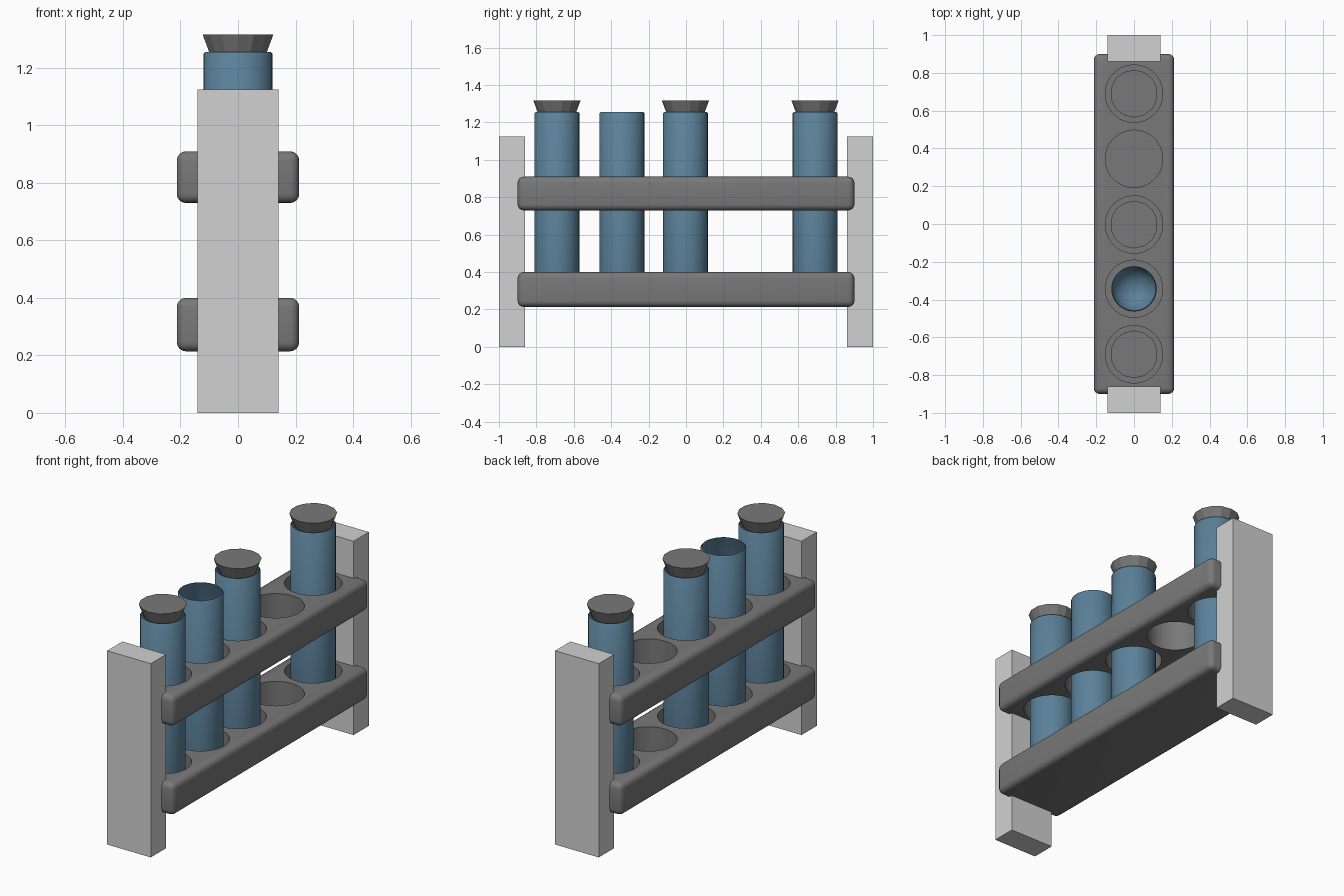
import bpy, bmesh, math
from mathutils import Matrix

if "Cube" in bpy.data.objects:
    bpy.data.objects.remove(bpy.data.objects["Cube"])

SLOTS = [-0.69, -0.343, -0.003, 0.345, 0.69]
TUBES = [0, 1, 2, 4]
STOPPERED = [0, 2, 4]


def material(name, rgb):
    m = bpy.data.materials.new(name)
    m.diffuse_color = (*rgb, 1)
    m.use_nodes = True
    m.node_tree.nodes["Principled BSDF"].inputs["Base Color"].default_value = m.diffuse_color
    return m


LIGHT = material("light_grey", (0.64, 0.64, 0.64))
GREY = material("mid_grey", (0.19, 0.19, 0.19))
BLUE = material("blue_glass", (0.105, 0.22, 0.32))


def finish(name, bm, mat, smooth=None):
    me = bpy.data.meshes.new(name)
    bm.to_mesh(me)
    bm.free()
    ob = bpy.data.objects.new(name, me)
    bpy.context.collection.objects.link(ob)
    if mat:
        me.materials.append(mat)
    if smooth:
        shade(ob, smooth)
    return ob


def select(ob):
    bpy.ops.object.select_all(action='DESELECT')
    ob.select_set(True)
    bpy.context.view_layer.objects.active = ob


def shade(ob, angle):
    select(ob)
    bpy.ops.object.shade_smooth_by_angle(angle=math.radians(angle))


def box(x, y0, y1, z0, z1):
    bm = bmesh.new()
    bmesh.ops.create_cube(bm, size=1, matrix=Matrix.Translation((0, (y0 + y1) / 2, (z0 + z1) / 2))
                          @ Matrix.Diagonal((2 * x, y1 - y0, z1 - z0, 1)))
    return bm


def add_cone(bm, y, r0, r1, z0, z1, sides):
    bmesh.ops.create_cone(bm, cap_ends=True, segments=sides, radius1=r0, radius2=r1,
                          depth=z1 - z0, matrix=Matrix.Translation((0, y, (z0 + z1) / 2)))


# End posts
for side, y0, y1 in (("front", -1.0, -0.86), ("back", 0.86, 1.0)):
    finish(side + "_post", box(0.14, y0, y1, 0, 1.125), LIGHT)


# Rounded shelves: upper with through holes, lower with blind sockets
def shelf(name, z0, z1, hole_bottom):
    bm = box(0.213, -0.9, 0.9, z0, z1)
    bmesh.ops.bevel(bm, geom=bm.edges[:], offset=0.032, segments=4, profile=0.5, affect='EDGES')
    ob = finish(name, bm, GREY)
    cut = bmesh.new()
    for y in SLOTS:
        add_cone(cut, y, 0.152, 0.152, hole_bottom, z1 + 0.1, 40)
    cutter = finish(name + "_cutter", cut, GREY)
    cutter.hide_render = True
    mod = ob.modifiers.new("holes", 'BOOLEAN')
    mod.operation, mod.solver, mod.object = 'DIFFERENCE', 'EXACT', cutter
    select(ob)
    bpy.ops.object.modifier_apply(modifier=mod.name)
    bpy.data.objects.remove(cutter)
    shade(ob, 35)


shelf("upper_shelf", 0.73, 0.91, 0.6)
shelf("lower_shelf", 0.214, 0.4, 0.245)

# Test tubes: open top, round bottom, spun from a profile
R, BOTTOM, TOP = 0.12, 0.25, 1.255
for i in TUBES:
    bm = bmesh.new()
    prof = [(R * math.sin(a * math.pi / 16), BOTTOM + R * (1 - math.cos(a * math.pi / 16)))
            for a in range(9)] + [(R, TOP - 0.006), (R - 0.005, TOP)]
    vs = [bm.verts.new((r, SLOTS[i], z)) for r, z in prof]
    es = [bm.edges.new(p) for p in zip(vs, vs[1:])]
    bmesh.ops.spin(bm, geom=vs + es, cent=(0, SLOTS[i], 0), axis=(0, 0, 1),
                   angle=2 * math.pi, steps=36)
    bmesh.ops.remove_doubles(bm, verts=bm.verts[:], dist=0.0005)
    bmesh.ops.recalc_face_normals(bm, faces=bm.faces[:])
    finish(f"test_tube_{i + 1}", bm, BLUE, 50)

# Tapered low-poly stoppers
for i in STOPPERED:
    bm = bmesh.new()
    add_cone(bm, SLOTS[i], 0.099, 0.126, 1.245, 1.316, 14)
    finish(f"stopper_{i + 1}", bm, GREY)
